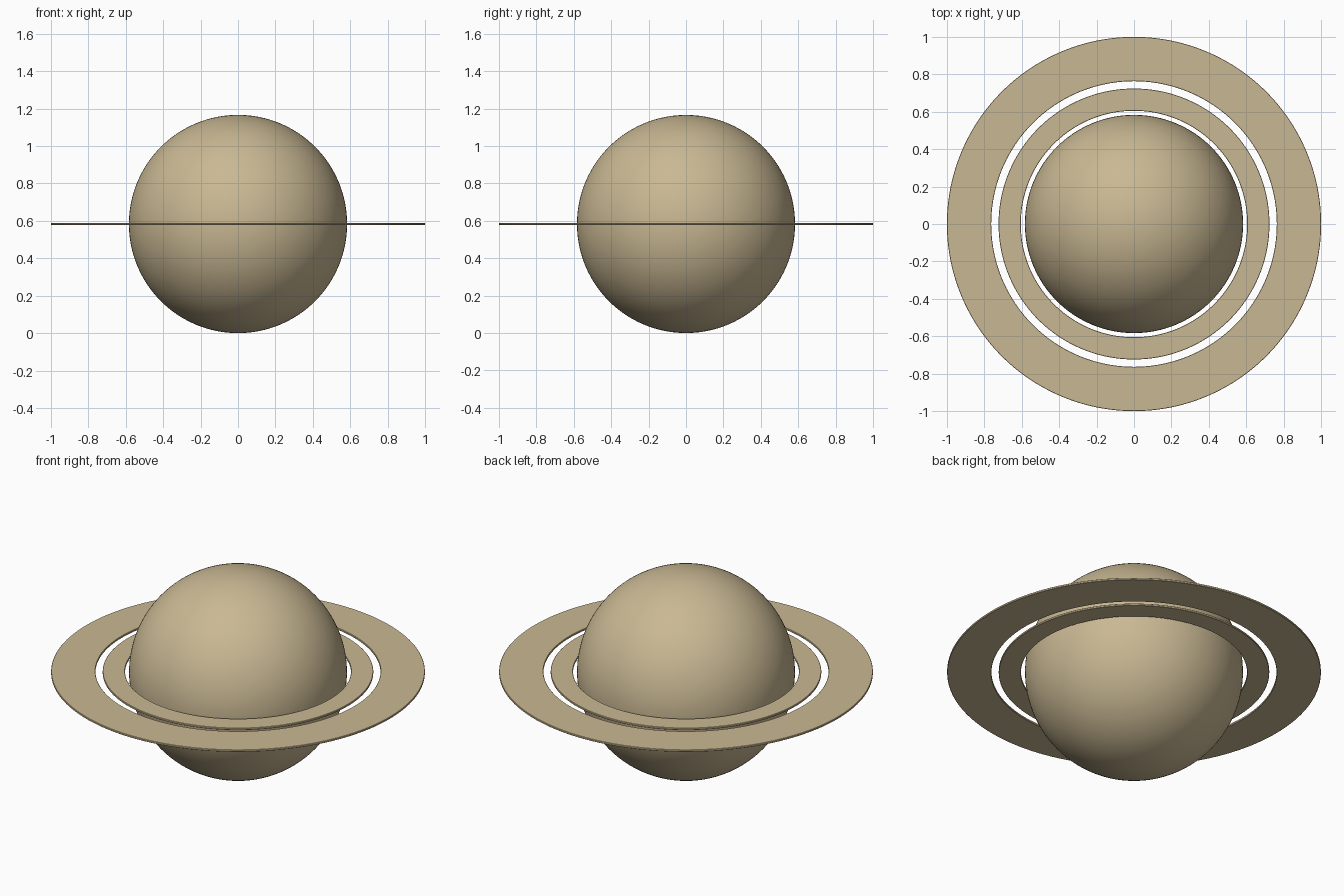
import bpy, bmesh, math

if "Cube" in bpy.data.objects:
    bpy.data.objects.remove(bpy.data.objects["Cube"])

R = 0.583          # planet radius
ZC = R             # ring plane height
T = 0.006          # half ring thickness
BEV = 0.002        # softened ring edge

tan = bpy.data.materials.new("sandy tan")
tan.diffuse_color = (0.584, 0.479, 0.292, 1)
tan.use_nodes = True
tan.node_tree.nodes["Principled BSDF"].inputs["Base Color"].default_value = tan.diffuse_color


def ring(name, r_in, r_out, segs=160):
    """Flat annulus swept from a softened rectangular profile."""
    prof = [(r_in + BEV, -T), (r_out - BEV, -T), (r_out, -T + BEV), (r_out, T - BEV),
            (r_out - BEV, T), (r_in + BEV, T), (r_in, T - BEV), (r_in, -T + BEV)]
    bm = bmesh.new()
    loops = []
    for i in range(segs):
        a = math.tau * i / segs
        loops.append([bm.verts.new((r * math.cos(a), r * math.sin(a), z)) for r, z in prof])
    n = len(prof)
    for i in range(segs):
        a, b = loops[i], loops[(i + 1) % segs]
        for j in range(n):
            k = (j + 1) % n
            bm.faces.new((a[j], b[j], b[k], a[k]))
    bmesh.ops.recalc_face_normals(bm, faces=bm.faces)
    me = bpy.data.meshes.new(name)
    bm.to_mesh(me)
    bm.free()
    ob = bpy.data.objects.new(name, me)
    ob.location.z = ZC
    bpy.context.collection.objects.link(ob)
    return ob


# planet body
bpy.ops.mesh.primitive_uv_sphere_add(segments=128, ring_count=64, radius=R, location=(0, 0, ZC))
planet = bpy.context.object
planet.name = "planet"

# two concentric rings separated by a gap
parts = [planet, ring("inner_ring", 0.605, 0.724), ring("outer_ring", 0.763, 1.0)]

# colour and smooth shading
for ob in parts:
    ob.data.materials.append(tan)
    bpy.ops.object.select_all(action='DESELECT')
    ob.select_set(True)
    bpy.context.view_layer.objects.active = ob
    bpy.ops.object.shade_smooth_by_angle(angle=math.radians(30))
